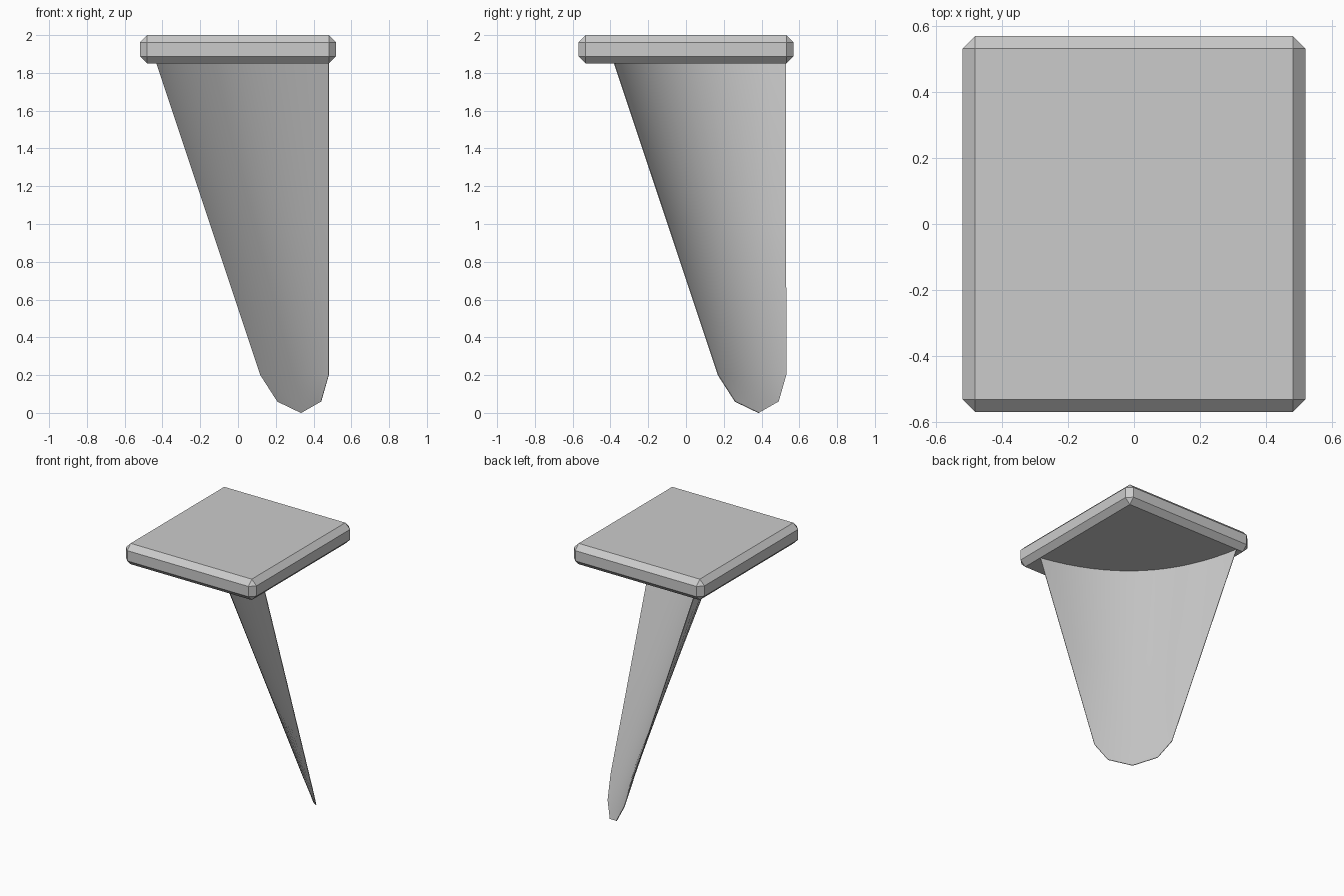
import bpy, bmesh
from mathutils import Vector

if "Cube" in bpy.data.objects:
    bpy.data.objects.remove(bpy.data.objects["Cube"])

SEG = 16


def new_object(name, bm):
    bmesh.ops.recalc_face_normals(bm, faces=bm.faces)
    mesh = bpy.data.meshes.new(name)
    bm.to_mesh(mesh)
    bm.free()
    obj = bpy.data.objects.new(name, mesh)
    bpy.context.collection.objects.link(obj)
    return obj


# Flat top plate with chamfered edges
bm = bmesh.new()
bmesh.ops.create_cube(bm, size=1)
for v in bm.verts:
    v.co = Vector((v.co.x * 1.04, v.co.y * 1.14, v.co.z * 0.15 + 1.925))
bmesh.ops.bevel(bm, geom=bm.edges[:], offset=0.038, segments=1,
                affect='EDGES', profile=0.5)
new_object("top_plate", bm)

# Curved tapering blade: (z, left edge xy, right edge xy, inward sag)
sections = [
    (1.85, (-0.43, 0.53), (0.48, -0.38), 0.225),
    (1.02, (-0.153, 0.53), (0.48, -0.103), 0.124),
    (0.20, (0.12, 0.53), (0.48, 0.17), 0.024),
    (0.06, (0.21, 0.49), (0.44, 0.26), 0.007),
]
bm = bmesh.new()
rows = []
for z, a, b, sag in sections:
    row = []
    for i in range(SEG + 1):
        t = i / SEG
        p = Vector(a).lerp(Vector(b), t)
        p -= Vector((0.7071, 0.7071)) * sag * 4 * t * (1 - t)
        row.append(bm.verts.new((p.x, p.y, z)))
    rows.append(row)
for upper, lower in zip(rows, rows[1:]):
    for i in range(SEG):
        bm.faces.new((upper[i], upper[i + 1], lower[i + 1], lower[i]))

# Blade tip
tip = bm.verts.new((0.335, 0.385, 0.0))
for i in range(SEG):
    bm.faces.new((rows[-1][i], rows[-1][i + 1], tip))
blade = new_object("blade", bm)

# Thin sheet thickness and smooth shading
sheet = blade.modifiers.new("thickness", 'SOLIDIFY')
sheet.thickness = 0.004
sheet.offset = 0
bpy.context.view_layer.objects.active = blade
blade.select_set(True)
bpy.ops.object.modifier_apply(modifier="thickness")
bpy.ops.object.shade_smooth_by_angle()
